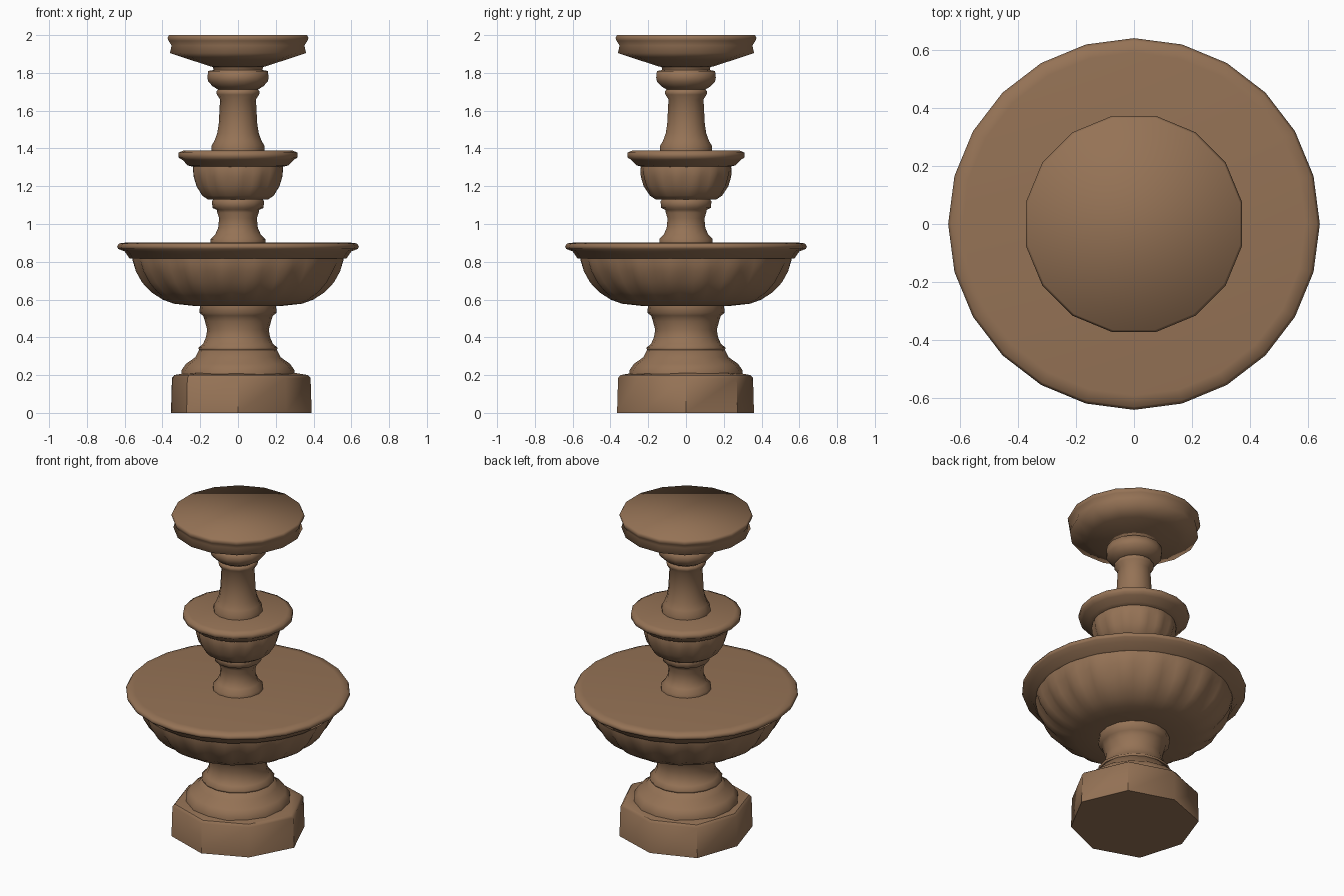
import bpy
import bmesh
from math import sin, cos, pi, radians

cube = bpy.data.objects.get("Cube")
if cube:
    bpy.data.objects.remove(cube, do_unlink=True)

# One weathered stone colour
STONE = (0.30, 0.17, 0.092, 1.0)
stone = bpy.data.materials.new("brown_stone")
stone.use_nodes = True
stone.diffuse_color = STONE
bsdf = next(n for n in stone.node_tree.nodes if n.type == 'BSDF_PRINCIPLED')
bsdf.inputs["Base Color"].default_value = STONE
bsdf.inputs["Roughness"].default_value = 0.8


def lathe(name, profile, sides, turn=0.0, shape=None, smooth=75):
    """Closed turned solid from (radius, height) points; shape scales the radius."""
    bm = bmesh.new()
    rings = []
    for r, z in profile:
        ring = []
        for i in range(sides):
            a = turn + 2 * pi * i / sides
            k = shape(i, a, z) if shape else 1.0
            ring.append(bm.verts.new((r * k * cos(a), r * k * sin(a), z)))
        rings.append(ring)
    for low, high in zip(rings, rings[1:]):
        for i in range(sides):
            j = (i + 1) % sides
            bm.faces.new((low[i], low[j], high[j], high[i]))
    bm.faces.new(rings[0][::-1])
    bm.faces.new(rings[-1])
    mesh = bpy.data.meshes.new(name)
    bm.to_mesh(mesh)
    bm.free()
    mesh.materials.append(stone)
    obj = bpy.data.objects.new(name, mesh)
    bpy.context.collection.objects.link(obj)
    bpy.ops.object.select_all(action='DESELECT')
    obj.select_set(True)
    bpy.context.view_layer.objects.active = obj
    if smooth >= 180:
        bpy.ops.object.shade_smooth()
    else:
        bpy.ops.object.shade_smooth_by_angle(angle=radians(smooth))
    return obj


def gadroons(count, depth, bottom, top):
    """Radius rule that swells into rounded lobes between two heights."""
    def rule(i, a, z):
        if not bottom < z < top:
            return 1.0
        fade = sin(pi * (z - bottom) / (top - bottom))
        return 1.0 + depth * fade * (2 * abs(sin(a * count / 2)) - 1.2)
    return rule


# Worn octagonal plinth, slightly uneven at its corners
corners = [0.39, 0.385, 0.36, 0.37, 0.355, 0.385, 0.365, 0.36]
lathe("plinth", [(1, 0), (0.985, 0.185), (0.95, 0.2), (0.8, 0.21)], 8,
      shape=lambda i, a, z: corners[i], smooth=40)

# Stepped foot and lower pedestal
lathe("pedestal_foot",
      [(0.30, 0.19), (0.30, 0.225), (0.275, 0.26), (0.225, 0.295),
       (0.205, 0.335)], 16)
lathe("lower_pedestal",
      [(0.205, 0.33), (0.21, 0.345), (0.185, 0.365), (0.17, 0.40),
       (0.163, 0.44), (0.175, 0.485), (0.185, 0.515), (0.205, 0.53),
       (0.20, 0.575)], 16)

# Large basin: lobed bowl and overhanging rim
lathe("large_bowl",
      [(0.22, 0.565), (0.34, 0.578), (0.40, 0.60), (0.46, 0.64),
       (0.505, 0.69), (0.54, 0.75), (0.56, 0.81), (0.56, 0.84)], 80,
      shape=gadroons(20, 0.022, 0.57, 0.825))
lathe("large_rim",
      [(0.54, 0.815), (0.575, 0.818), (0.60, 0.855), (0.635, 0.868),
       (0.64, 0.882), (0.63, 0.897), (0.59, 0.902)], 24, smooth=180)

# Middle stem
lathe("middle_stem",
      [(0.145, 0.895), (0.145, 0.92), (0.12, 0.945), (0.105, 0.98),
       (0.10, 1.03), (0.11, 1.06), (0.112, 1.075), (0.135, 1.085),
       (0.138, 1.12), (0.125, 1.14)], 14)

# Middle basin: lobed cup and rim
lathe("middle_cup",
      [(0.16, 1.13), (0.19, 1.15), (0.22, 1.20), (0.235, 1.25),
       (0.24, 1.29), (0.235, 1.315)], 56,
      shape=gadroons(14, 0.025, 1.13, 1.31))
lathe("middle_rim",
      [(0.225, 1.30), (0.265, 1.31), (0.295, 1.34), (0.315, 1.352),
       (0.315, 1.378), (0.285, 1.39)], 18, smooth=180)

# Upper column with collar and cushion
lathe("upper_column",
      [(0.14, 1.38), (0.14, 1.415), (0.125, 1.44), (0.11, 1.48),
       (0.102, 1.53), (0.095, 1.66), (0.112, 1.685), (0.115, 1.70),
       (0.103, 1.715)], 14)
lathe("column_cushion",
      [(0.103, 1.71), (0.135, 1.73), (0.158, 1.755), (0.162, 1.775),
       (0.158, 1.81), (0.13, 1.815), (0.132, 1.83), (0.165, 1.845)], 14)

# Top dish
lathe("top_dish",
      [(0.15, 1.835), (0.26, 1.87), (0.368, 1.905), (0.358, 1.945),
       (0.375, 1.97), (0.38, 1.985), (0.372, 2.0)], 16, turn=pi / 16,
      smooth=180)
